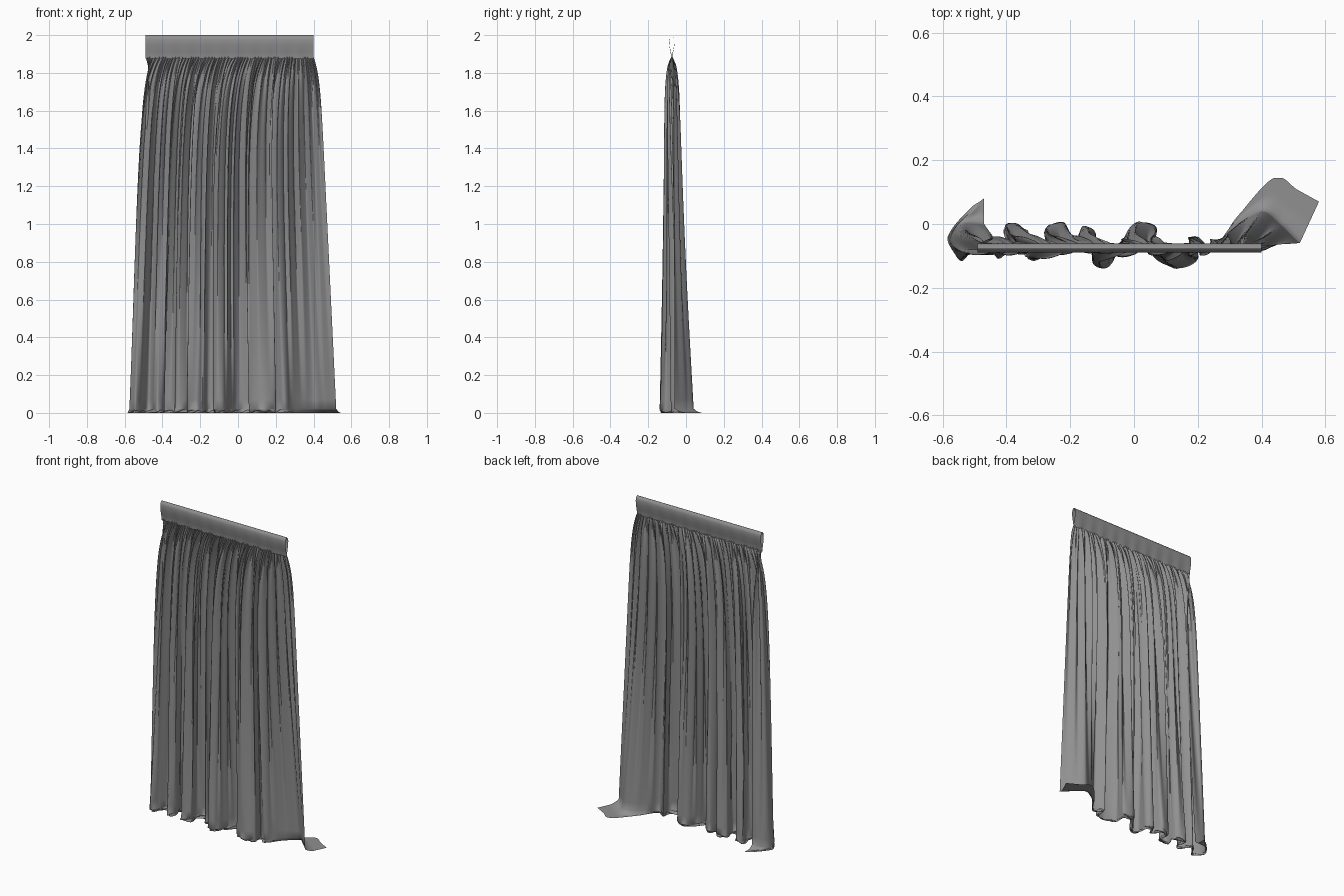
import bpy, bmesh, math

if "Cube" in bpy.data.objects:
    bpy.data.objects.remove(bpy.data.objects["Cube"])

fabric = bpy.data.materials.new("grey fabric")
fabric.diffuse_color = (0.28, 0.28, 0.28, 1)
fabric.use_nodes = True
fabric.node_tree.nodes["Principled BSDF"].inputs["Base Color"].default_value = fabric.diffuse_color

YC = -0.075            # depth of the rod line
TOP_L, TOP_R = -0.49, 0.40
NECK = 1.885           # height of the stitched gather


def grid_object(name, rows):
    """Skin a list of equally long point rows into a smooth sheet."""
    bm = bmesh.new()
    vs = [[bm.verts.new(p) for p in r] for r in rows]
    for a, b in zip(vs, vs[1:]):
        for i in range(len(a) - 1):
            bm.faces.new((a[i], b[i], b[i + 1], a[i + 1])).smooth = True
    me = bpy.data.meshes.new(name)
    bm.to_mesh(me)
    bm.free()
    me.materials.append(fabric)
    ob = bpy.data.objects.new(name, me)
    bpy.context.collection.objects.link(ob)
    return ob


def spline(pts, per):
    """Catmull-Rom curve through points of any dimension."""
    p = [pts[0]] + pts + [pts[-1]]
    out = []
    for k in range(len(pts) - 1):
        for j in range(per):
            t = j / per
            out.append([0.5 * (2 * b + (c - a) * t + (2 * a - 5 * b + 4 * c - d) * t * t
                               + (3 * b - a - 3 * c + d) * t ** 3)
                        for a, b, c, d in zip(*p[k:k + 4])])
    out.append(list(pts[-1]))
    return out


# Rod pocket: flat teardrop loop, open at both ends
half = [(0.001, 1.875), (0.004, 1.90), (0.010, 1.93), (0.014, 1.96), (0.012, 1.985), (0.0, 2.0)]
side = spline(half, 4)
loop = [(-w, z) for w, z in side] + [(w, z) for w, z in side[-2::-1]]
xs = [TOP_L + (TOP_R - TOP_L) * i / 120 for i in range(121)]
grid_object("rod_pocket", [
    [(x, YC + w + 0.0015 * math.sin(x * 75) * (2.0 - z) / 0.12, z) for x in xs] for w, z in loop])

# Plan of the folds where the cloth reaches the floor
plan = [(-0.47, 0.0), (-0.54, 0.0), (-0.575, -0.05), (-0.545, -0.115), (-0.51, -0.07),
        (-0.47, -0.03), (-0.43, -0.105), (-0.39, -0.06), (-0.40, 0.0), (-0.34, -0.02),
        (-0.33, -0.105), (-0.27, -0.095), (-0.28, -0.02), (-0.22, 0.005), (-0.19, -0.06),
        (-0.16, -0.01), (-0.12, -0.03), (-0.13, -0.12), (-0.08, -0.135), (-0.04, -0.06),
        (0.0, 0.0), (0.07, -0.01), (0.06, -0.10), (0.14, -0.138), (0.20, -0.11),
        (0.19, -0.04), (0.25, -0.08), (0.30, -0.02), (0.40, 0.04), (0.46, 0.0), (0.52, -0.06)]
# How far the hem slides over the floor; large flaps at both ends
last = len(plan) - 1
flaps = {0: (0.0, 0.08), 1: (0.03, 0.05), 2: (-0.01, 0.01), last - 3: (0.03, 0.05),
         last - 2: (0.04, 0.105), last - 1: (0.053, 0.107), last: (0.06, 0.13)}
ctrl = []
for k, (x, y) in enumerate(plan):
    hem = flaps.get(k, (0.015 * math.sin(k * 2.3), 0.3 * (-0.07 - y)))
    ctrl.append((x, y) + hem)
foot = spline(ctrl, 22)

# Distance along the cloth, 0 to 1
dist = [0.0]
for a, b in zip(foot, foot[1:]):
    dist.append(dist[-1] + math.hypot(b[0] - a[0], b[1] - a[1]))
us = [d / dist[-1] for d in dist]


def body_point(i, v):
    """Hanging cloth: fine gathers at the top melt into broad folds below."""
    bx, by = foot[i][:2]
    u = us[i]
    env = 1 - math.exp(-v * 16)
    f = 0.25 * (1 - math.exp(-20 * v)) + 0.75 * v
    even = TOP_L + (TOP_R - TOP_L) * u
    scaled = TOP_L + (TOP_R - TOP_L) * (bx + 0.58) / 1.10
    g = 1 - math.exp(-6 * v)
    x = (even * (1 - f) + bx * f) * (1 - g) + (scaled * (1 - f) + bx * f) * g
    broad = 0.2 * env + 0.8 * v ** 1.5
    edge = min(1, u / 0.03, (1 - u) / 0.12)
    ph = 2 * math.pi * 24 * u + 1.6 * math.sin(2 * math.pi * 3 * u + 1)
    med = 0.029 * env * (1 - v) ** 0.8 * (0.3 + 0.7 * edge)
    fine = 0.012 * math.exp(-v * 9) * min(1, 0.25 + v * 30)
    ph2 = 2 * math.pi * 58 * u + 2 * math.sin(2 * math.pi * 7 * u)
    x += (0.25 * med * math.sin(2 * ph) + 0.2 * fine * math.sin(2 * ph2)) * edge
    y = YC + (by - YC) * broad + med * math.sin(ph) + fine * math.sin(ph2)
    return x, y, NECK + (0.022 - NECK) * v


NB, NF = 52, 9
rows = [[body_point(i, (r / NB) ** 1.35) for i in range(len(foot))] for r in range(NB + 1)]

# Hem: rounds off onto the floor and lies there, lightly crumpled
for r in range(1, NF + 1):
    s = r / NF
    row = []
    for i, (x, y, hx, hy) in enumerate(foot):
        u = us[i]
        calm = min(1, max(0, (0.88 - u) / 0.05)) * min(1, u / 0.08)
        rip = calm * 0.008 * (1 + math.sin(190 * u + 6 * s)) * math.sin(math.pi * s)
        z = 0.022 * max(0, 1 - s * 2.2) ** 2 + rip
        y2 = max(-0.145, min(0.145, y + hy * s + calm * 0.006 * math.sin(9 * s + 150 * u)))
        row.append((max(-0.585, min(0.585, x + hx * s)), y2, z))
    rows.append(row)
grid_object("curtain_cloth", rows)
